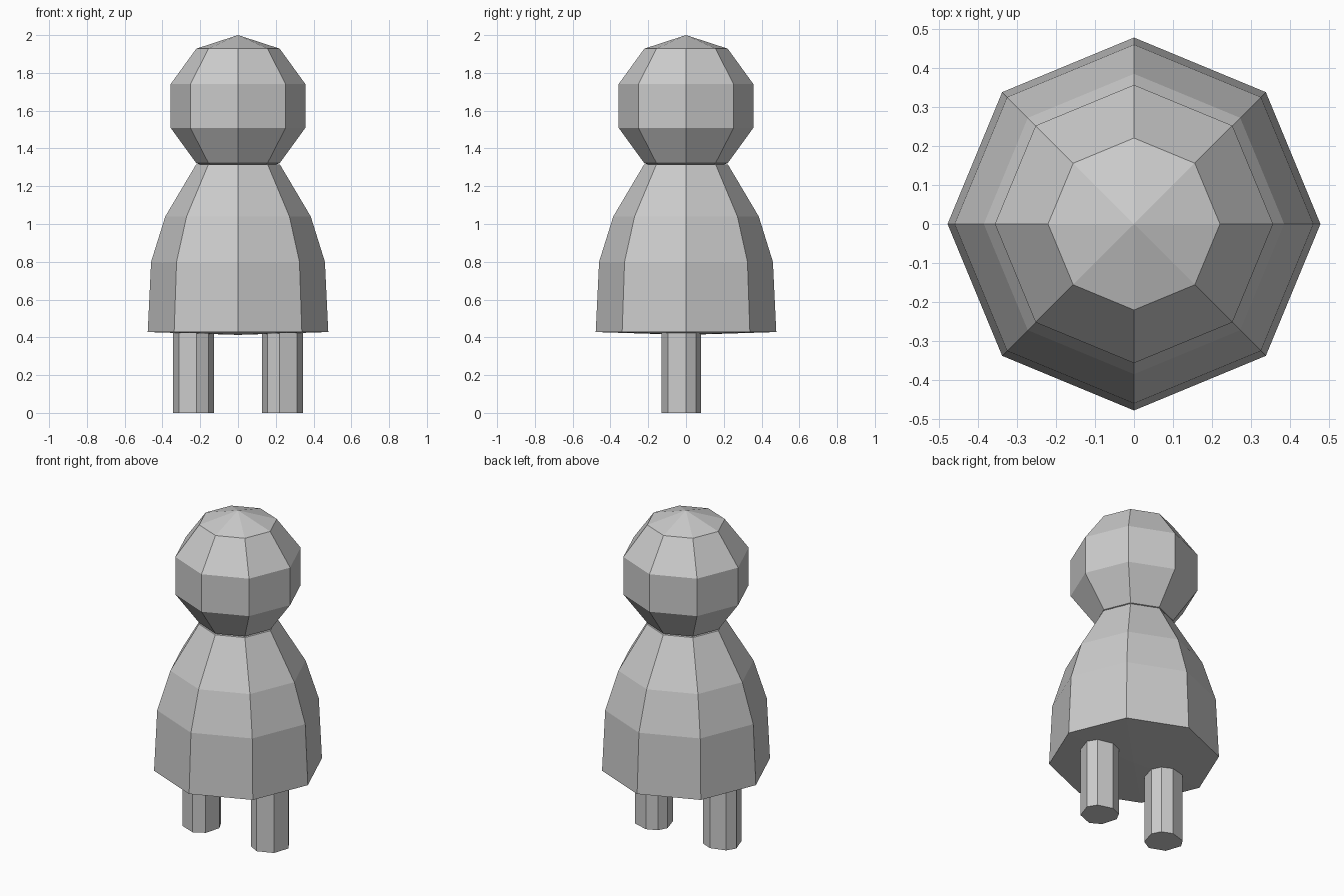
import bpy, bmesh, math

if "Cube" in bpy.data.objects:
    bpy.data.objects.remove(bpy.data.objects["Cube"])


def skin(name, rings, low=None, high=None):
    """Join rings of points from bottom to top; close ends with apexes or flat caps."""
    bm = bmesh.new()
    loops = [[bm.verts.new(p) for p in ring] for ring in rings]
    n = len(loops[0])
    for a, b in zip(loops, loops[1:]):
        for i in range(n):
            j = (i + 1) % n
            bm.faces.new((a[i], a[j], b[j], b[i]))
    for loop, apex in ((loops[0], low), (loops[-1], high)):
        if apex is None:
            bm.faces.new(loop)
        else:
            tip = bm.verts.new((0, 0, apex))
            for i in range(n):
                bm.faces.new((loop[i], loop[(i + 1) % n], tip))
    bmesh.ops.recalc_face_normals(bm, faces=bm.faces)
    mesh = bpy.data.meshes.new(name)
    bm.to_mesh(mesh)
    bm.free()
    obj = bpy.data.objects.new(name, mesh)
    bpy.context.collection.objects.link(obj)
    return obj


def octagon(r, z):
    return [(r * math.cos(i * math.pi / 4), r * math.sin(i * math.pi / 4), z)
            for i in range(8)]


# Bell-shaped body with a slightly domed underside
body_profile = [(0.478, 0.428), (0.46, 0.80), (0.385, 1.04), (0.222, 1.315)]
skin("body", [octagon(r, z) for r, z in body_profile], 0.413, 1.33)

# Head: eight-sided ball
R, centre = 0.375, 1.625
angles = [math.radians(a) for a in (36, 72, 108, 144)]
skin("head", [octagon(R * math.sin(a), centre - R * math.cos(a)) for a in angles],
     centre - R, centre + R)

# Legs: slightly uneven octagonal posts, mirrored in x
section = [(0.344, 0), (0.312, 0.053), (0.219, 0.08), (0.155, 0.053),
           (0.127, 0), (0.155, -0.095), (0.219, -0.131), (0.312, -0.095)]
for name, side in (("right_leg", 1), ("left_leg", -1)):
    skin(name, [[(side * x, y, z) for x, y in section] for z in (0, 0.5)])
